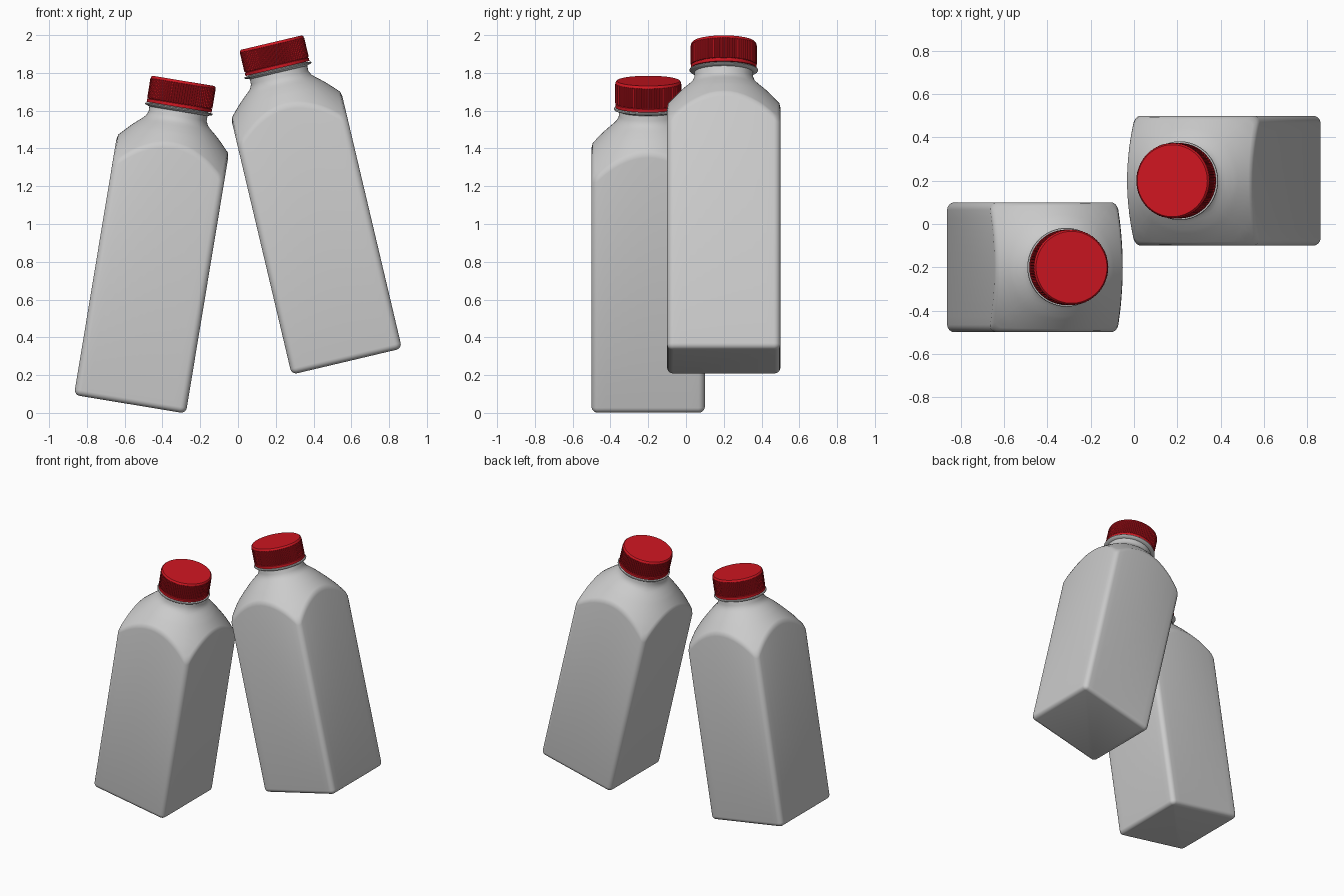
import bpy, bmesh
from math import sin, cos, pi, radians

if "Cube" in bpy.data.objects:
    bpy.data.objects.remove(bpy.data.objects["Cube"])

red = bpy.data.materials.new("red_plastic")
red.diffuse_color = (0.62, 0.008, 0.015, 1)
red.use_nodes = True
red.node_tree.nodes["Principled BSDF"].inputs["Base Color"].default_value = red.diffuse_color

# shoulder dome: (radius, height), from outer corner to neck
DOME = [(0.43, 1.225), (0.40, 1.268), (0.35, 1.335), (0.30, 1.392), (0.267, 1.427),
        (0.235, 1.46), (0.205, 1.487), (0.18, 1.508), (0.165, 1.524), (0.156, 1.545)]


def dome_height(r):
    for (r0, s0), (r1, s1) in zip(DOME, DOME[1:]):
        if r >= r1:
            return s0 + (s1 - s0) * (r - r0) / (r1 - r0)
    return DOME[-1][1]


def rounded_square(half, rad, arc=6, side=14):
    """Outline of a rounded square, always the same number of points."""
    pts, c = [], half - rad
    for q in range(4):
        rot = lambda x, y: (x * cos(q * pi / 2) - y * sin(q * pi / 2),
                            x * sin(q * pi / 2) + y * cos(q * pi / 2))
        for i in range(1, side):
            pts.append(rot(half, -c + 2 * c * i / side))
        for i in range(arc + 1):
            a = pi / 2 * i / arc
            pts.append(rot(c + rad * cos(a), c + rad * sin(a)))
    return pts


def circle(r, z, n=96):
    return [(r * cos(2 * pi * i / n), r * sin(2 * pi * i / n), z) for i in range(n)]


def loft(name, rings, place, mat=None, angle=50):
    """Skin a stack of rings, cap both ends and place the part."""
    bm = bmesh.new()
    rows = [[bm.verts.new(p) for p in ring] for ring in rings]
    n = len(rows[0])
    for a, b in zip(rows, rows[1:]):
        for i in range(n):
            j = (i + 1) % n
            bm.faces.new((a[i], a[j], b[j], b[i]))
    bm.faces.new(rows[0][::-1])
    bm.faces.new(rows[-1])
    bmesh.ops.recalc_face_normals(bm, faces=bm.faces[:])
    me = bpy.data.meshes.new(name)
    bm.to_mesh(me)
    bm.free()
    ob = bpy.data.objects.new(name, me)
    bpy.context.collection.objects.link(ob)
    if mat:
        me.materials.append(mat)
    ob.location, ob.rotation_euler = place
    bpy.ops.object.select_all(action='DESELECT')
    ob.select_set(True)
    bpy.context.view_layer.objects.active = ob
    bpy.ops.object.shade_smooth_by_angle(angle=radians(angle))
    return ob


def bottle(side, x, y, z, tilt):
    place = ((x, y, z), (0, radians(tilt), 0))
    half, rad, fillet = 0.3, 0.035, 0.03

    # body: rounded base, straight walls, arched shoulder line, dome, neck
    rings = []
    for i in range(6):
        a = pi / 2 * i / 5
        d = fillet * (1 - sin(a))
        rings.append([(px, py, fillet * (1 - cos(a)))
                      for px, py in rounded_square(half - d, rad - d)])
    outline = rounded_square(half, rad)
    rings.append([(px, py, dome_height((px * px + py * py) ** 0.5) - 0.02)
                  for px, py in outline])
    for k in range(15):
        f = 0.04 + 0.96 * k / 14
        ring = []
        for px, py in outline:
            r0 = (px * px + py * py) ** 0.5
            r = r0 + (0.156 - r0) * f
            ring.append((px / r0 * r, py / r0 * r, dome_height(r)))
        rings.append(ring)
    rings.append([(px, py, 1.61) for px, py, _ in rings[-1]])
    loft(side + "_bottle_body", rings, place)

    # neck flange
    loft(side + "_neck_flange", [circle(0.155, 1.572), circle(0.179, 1.580),
         circle(0.182, 1.584), circle(0.180, 1.589), circle(0.155, 1.592)], place)

    # tamper band under the cap
    loft(side + "_tamper_band", [circle(0.174, 1.594), circle(0.174, 1.611),
         circle(0.168, 1.613), circle(0.168, 1.62)], place, red)

    # ribbed cap
    ribs = 80

    def ribbed(s):
        n = ribs * 4
        return [((0.175 if i % 4 < 2 else 0.170) * cos(2 * pi * i / n),
                 (0.175 if i % 4 < 2 else 0.170) * sin(2 * pi * i / n), s) for i in range(n)]
    n = ribs * 4
    loft(side + "_cap", [circle(0.168, 1.614, n), ribbed(1.616), ribbed(1.717),
         circle(0.1735, 1.721, n), circle(0.172, 1.729, n), circle(0.166, 1.735, n)],
         place, red, 35)


bottle("left", -0.572, -0.2, 0.046, 9.4)
bottle("right", 0.576, 0.2, 0.272, -13.3)
